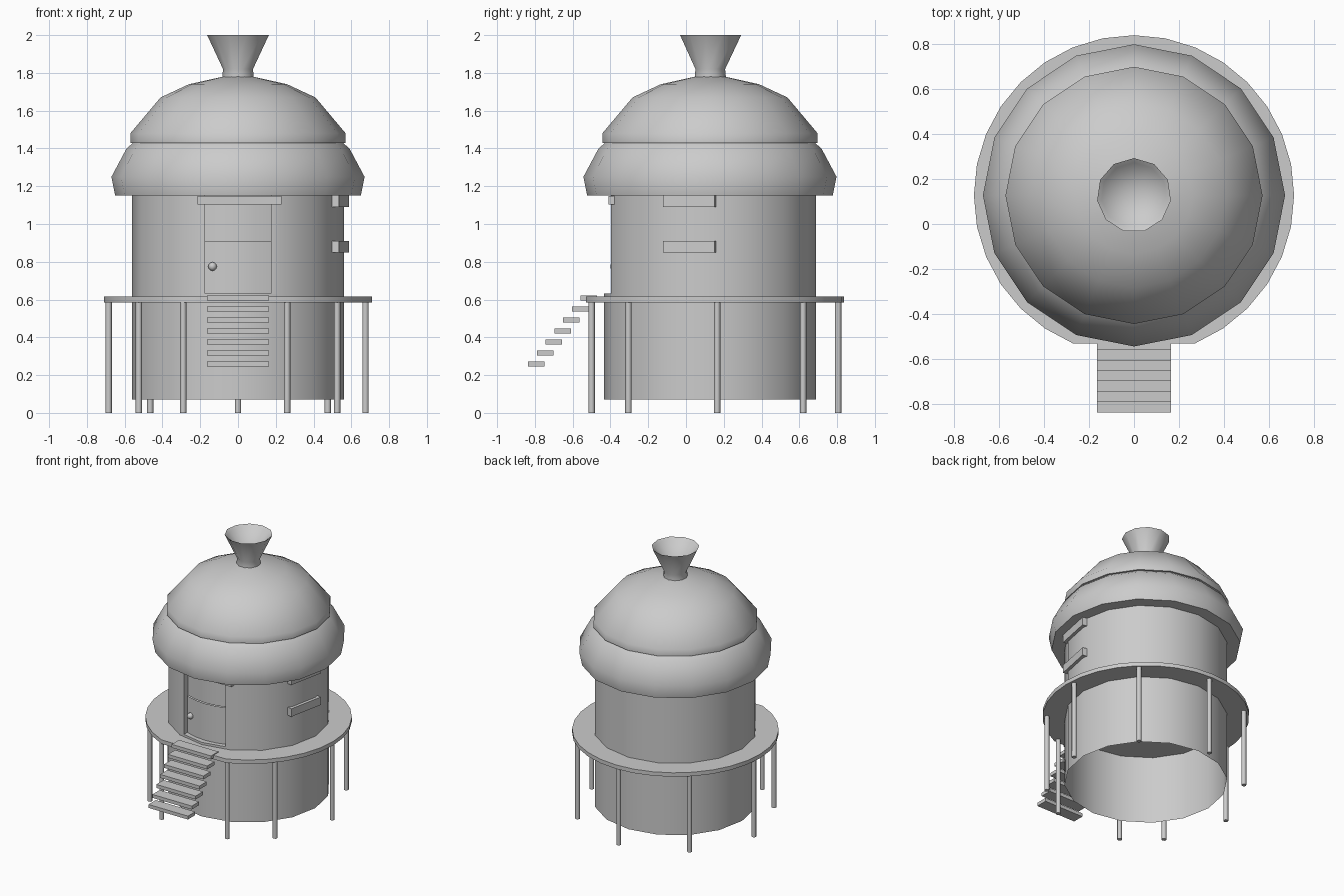
import bpy, bmesh, math
from mathutils import Matrix

if "Cube" in bpy.data.objects:
    bpy.data.objects.remove(bpy.data.objects["Cube"])

CY = 0.127          # y of the tower axis
R = 0.56            # wall radius


def finish(name, bm, angle=45, recalc=True):
    if recalc:
        bmesh.ops.recalc_face_normals(bm, faces=bm.faces)
    me = bpy.data.meshes.new(name)
    bm.to_mesh(me)
    bm.free()
    me.shade_smooth()
    me.set_sharp_from_angle(angle=math.radians(angle))
    ob = bpy.data.objects.new(name, me)
    bpy.context.collection.objects.link(ob)
    return ob


def polar(r, deg):
    a = math.radians(deg)
    return (r * math.cos(a), CY + r * math.sin(a))


def lathe(name, profile, sides, start=90):
    """Rotate (radius, z) points about the tower axis; radius 0 ends in a tip."""
    bm = bmesh.new()
    rings = []
    for r, z in profile:
        if r == 0:
            rings.append([bm.verts.new((0, CY, z))] * sides)
        else:
            rings.append([bm.verts.new((*polar(r, start + 360 * i / sides), z))
                          for i in range(sides)])
    for a, b in zip(rings, rings[1:]):
        for i in range(sides):
            j = (i + 1) % sides
            vs = list(dict.fromkeys((a[i], a[j], b[j], b[i])))
            bm.faces.new(vs)
    return finish(name, bm)


def strip(name, pts, z0, z1):
    """Upright open wall along a ground path."""
    bm = bmesh.new()
    lo = [bm.verts.new((x, y, z0)) for x, y in pts]
    hi = [bm.verts.new((x, y, z1)) for x, y in pts]
    for i in range(len(pts) - 1):
        bm.faces.new((lo[i], lo[i + 1], hi[i + 1], hi[i]))
    return finish(name, bm, recalc=False)


def slab(name, pts, z0, z1):
    """Closed prism over an outline."""
    bm = bmesh.new()
    f = bm.faces.new([bm.verts.new((x, y, z0)) for x, y in pts])
    ext = bmesh.ops.extrude_face_region(bm, geom=[f])['geom']
    bmesh.ops.translate(bm, vec=(0, 0, z1 - z0),
                        verts=[v for v in ext if isinstance(v, bmesh.types.BMVert)])
    return finish(name, bm, 30)


def box(name, loc, size, rot=0):
    bm = bmesh.new()
    bmesh.ops.create_cube(bm, size=1, matrix=Matrix.Translation(loc)
                          @ Matrix.Rotation(math.radians(rot), 4, 'Z')
                          @ Matrix.Diagonal((*size, 1)))
    return finish(name, bm, 30)


# Lower wall: open ring below the door sill
lathe("lower_wall", [(R, 0.07), (R, 0.63)], 16)

# Upper wall with a doorway at the front, jambs turned inwards
DW, jamb_y = 0.175, CY - 0.525
inner_y = CY - 0.475
path = [(DW, inner_y), (DW, jamb_y)]
path += [polar(R, -67.5 + 22.5 * i) for i in range(15)]
path += [(-DW, jamb_y), (-DW, inner_y)]
strip("upper_wall", path, 0.63, 1.15)

# Split door, following the wall curve, with sill, knob and lintel


def door_arc(r):
    return [(x, CY - r + 0.2 * x * x / DW) for x in (-DW, -DW / 2, 0, DW / 2, DW)]


strip("door_lower", door_arc(0.52), 0.63, 0.91)
strip("door_upper", door_arc(0.51), 0.91, 1.15)
slab("door_sill", [(-DW, jamb_y), (0, CY - R), (DW, jamb_y), (DW, inner_y), (-DW, inner_y)],
     0.615, 0.632)
box("door_lintel", (0.008, -0.39, 1.127), (0.445, 0.043, 0.045))
bm = bmesh.new()
bmesh.ops.create_uvsphere(bm, u_segments=8, v_segments=6, radius=0.023,
                          matrix=Matrix.Translation((-0.135, -0.378, 0.775)))
finish("door_knob", bm, 60)

# Window bars on the right-hand facet
for label, z in (("upper", 1.12), ("lower", 0.88)):
    box("window_bar_" + label, (0.543, 0.018, z), (0.037, 0.28, 0.06), -11.25)

# Roof: rolled brim under a dome
lathe("roof", [(R, 1.15), (0.65, 1.15), (0.67, 1.25), (0.59, 1.40), (0.555, 1.43),
               (0.57, 1.43), (0.57, 1.48), (0.41, 1.67), (0.26, 1.74), (0.08, 1.78),
               (0, 1.783)], 16)

# Funnel chimney
lathe("chimney", [(0.085, 1.77), (0.08, 1.82), (0.165, 2.0), (0.145, 1.985), (0, 1.83)], 11)

# Deck disc with a flat front edge
slab("deck", [(x, max(y, -0.53)) for x, y in
              (polar(0.71, 11.25 * i) for i in range(32))], 0.585, 0.615)

# Posts under the deck
for n, (x, y) in enumerate([(-.685, .165), (.675, .165), (-.465, .62), (.475, .62),
                            (-.525, -.305), (.525, -.305), (-.29, -.5), (.26, -.5), (0, .805)]):
    bm = bmesh.new()
    bmesh.ops.create_cone(bm, cap_ends=True, segments=8, radius1=0.017, radius2=0.017,
                          depth=0.59, matrix=Matrix.Translation((x, y, 0.295)))
    finish(f"deck_post_{n + 1}", bm, 50)

# Floating stair treads
for i in range(7):
    box(f"stair_tread_{i + 1}", (0, -0.7925 + 0.0463 * i, 0.258 + 0.0583 * i),
        (0.33, 0.087, 0.026))
